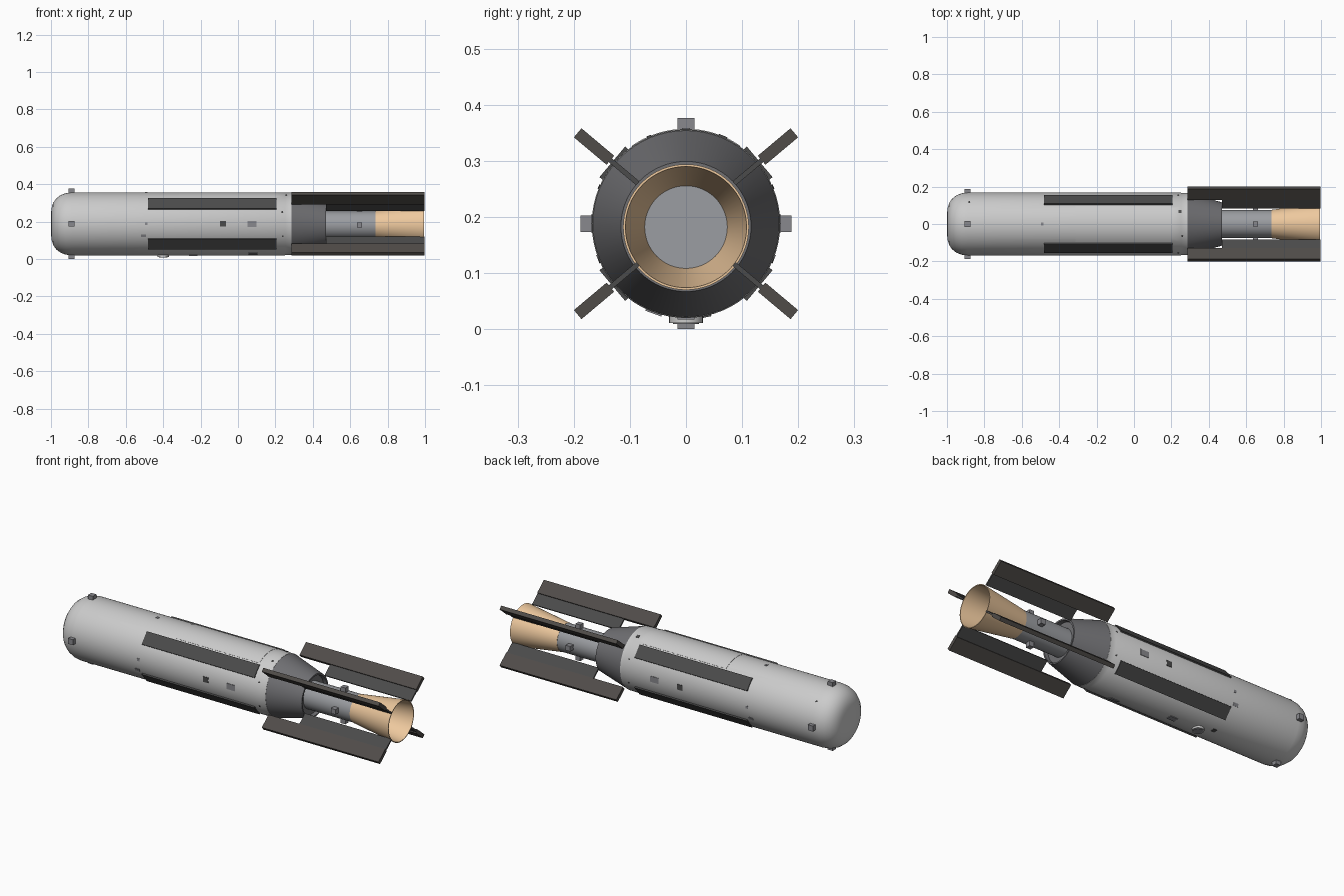
import bpy, bmesh
from math import sin, cos, pi, radians
from mathutils import Vector

if "Cube" in bpy.data.objects:
    bpy.data.objects.remove(bpy.data.objects["Cube"])

ZC = 0.188      # body axis height
ZN = 0.182      # engine axis height
R = 0.168


def mat(name, c):
    m = bpy.data.materials.new(name)
    m.diffuse_color = (*c, 1)
    m.use_nodes = True
    m.node_tree.nodes["Principled BSDF"].inputs["Base Color"].default_value = m.diffuse_color
    return m


PALE = mat("pale_grey", (0.55, 0.55, 0.55))
PANEL = mat("panel_grey", (0.62, 0.63, 0.64))
MID = mat("mid_grey", (0.25, 0.25, 0.27))
STEEL = mat("steel_grey", (0.33, 0.34, 0.36))
CONE = mat("cone_grey", (0.16, 0.16, 0.17))
DARK = mat("dark_strip", (0.07, 0.07, 0.07))
FIN = mat("fin_brown", (0.08, 0.072, 0.066))
TAN = mat("tan", (0.85, 0.58, 0.34))


def finish(name, bm, m, smooth=True):
    bmesh.ops.recalc_face_normals(bm, faces=bm.faces[:])
    me = bpy.data.meshes.new(name)
    bm.to_mesh(me)
    bm.free()
    me.materials.append(m)
    ob = bpy.data.objects.new(name, me)
    bpy.context.collection.objects.link(ob)
    if smooth:
        smooth_ob(ob)
    return ob


def smooth_ob(ob):
    ob.data.shade_smooth()
    ob.data.set_sharp_from_angle(angle=radians(30))


def lathe(name, prof, m, closed=False, n=64):
    """Rings of (x, radius, axis height) skinned along x; end rings capped unless closed."""
    bm = bmesh.new()
    rings = [[bm.verts.new((x, r * sin(2 * pi * i / n), z + r * cos(2 * pi * i / n)))
              for i in range(n)] for x, r, z in prof]
    pairs = list(zip(rings, rings[1:])) + ([(rings[-1], rings[0])] if closed else [])
    for a, b in pairs:
        for i in range(n):
            j = (i + 1) % n
            bm.faces.new((a[i], a[j], b[j], b[i]))
    if not closed:
        bm.faces.new(rings[0])
        bm.faces.new(rings[-1])
    return finish(name, bm, m)


def block(name, x0, x1, r0, r1, width, deg, m, zc=ZC):
    """Box standing off the axis at an angle (0 = +y side, 90 = top)."""
    a = radians(deg)
    out, tan = Vector((0, cos(a), sin(a))), Vector((0, -sin(a), cos(a)))
    bm = bmesh.new()
    bmesh.ops.create_cube(bm, size=1)
    for v in bm.verts:
        x, t, r = v.co + Vector((0.5, 0, 0.5))
        v.co = Vector((x0 + (x1 - x0) * x, 0, zc)) + out * (r0 + (r1 - r0) * r) + tan * width * t
    return finish(name, bm, m, False)


# main body with blunt rounded nose
nose = [(-1.0, 0.05), (-0.997, 0.085), (-0.988, 0.113), (-0.972, 0.136),
        (-0.95, 0.153), (-0.922, 0.164), (-0.89, R), (0.25, R), (0.252, R - 0.001), (0.285, R - 0.001)]
body = lathe("body", [(x, r, ZC) for x, r in nose], PALE)

# grooves at both ends of the top panel
for x in (-0.32, 0.205):
    cutter = block("groove_cutter", x - 0.005, x + 0.005, 0.146, 0.2, 0.3, 90, PALE)
    cutter.hide_render = True
    mod = body.modifiers.new("groove", 'BOOLEAN')
    mod.operation = 'DIFFERENCE'
    mod.solver = 'EXACT'
    mod.object = cutter
    bpy.context.view_layer.objects.active = body
    bpy.ops.object.modifier_apply(modifier=mod.name)
    bpy.data.objects.remove(cutter)
smooth_ob(body)

# thin curved top panel between the grooves
bm = bmesh.new()
cols = []
for i in range(21):
    a = radians(55 + 70 * i / 20)
    cols.append([bm.verts.new((x, r * cos(a), ZC + r * sin(a)))
                 for x, r in ((-0.313, 0.164), (-0.313, 0.1692), (0.198, 0.1692), (0.198, 0.164))])
for a, b in zip(cols, cols[1:]):
    for k in range(4):
        bm.faces.new((a[k], a[(k + 1) % 4], b[(k + 1) % 4], b[k]))
bm.faces.new(cols[0])
bm.faces.new(cols[-1])
finish("top_panel", bm, PANEL)

# tail cone with recessed rear, engine neck and hollow flared nozzle
lathe("tail_cone", [(0.285, R - 0.002, ZC), (0.47, 0.116, ZN + 0.001), (0.47, 0.108, ZN),
                    (0.45, 0.105, ZN), (0.45, 0.07, ZN)], CONE)
lathe("engine_neck", [(0.44, 0.074, ZN), (0.735, 0.074, ZN)], STEEL)
lathe("nozzle", [(0.734, 0.0755, ZN), (0.995, 0.112, ZN), (0.995, 0.108, ZN),
                 (0.734, 0.0735, ZN)], TAN, closed=True)

# four fins on webs, and four long strips along the body
for d in (40, 140, 220, 320):
    block("fin", 0.285, 0.997, 0.176, 0.252, 0.021, d, FIN)
    block("fin_web", 0.47, 0.997, 0.112, 0.178, 0.009, d, DARK)
    block("side_strip", -0.48, 0.207, 0.155, 0.1715, 0.071, d, DARK)

# thruster cubes round the nose and the engine neck
for d in (0, 90, 180, 270):
    block("nose_thruster", -0.905, -0.875, 0.158, 0.188, 0.03, d, MID)
    block("neck_thruster", 0.636, 0.664, 0.07, 0.1, 0.028, d, MID, ZN)

# small pads: x centre, length, width, angle on the -y side
for x, l, w, d, m in ((-0.08, 0.032, 0.03, 0, DARK), (0.075, 0.05, 0.032, 0, MID),
                      (-0.49, 0.014, 0.014, 0, MID), (-0.505, 0.028, 0.016, -22, MID),
                      (0.237, 0.008, 0.008, 23, DARK), (0.24, 0.008, 0.008, -23, DARK)):
    for side in (d, 180 - d):
        block("side_pad", x - l / 2, x + l / 2, 0.16, 0.1695, w, side, m)
for x, l, d, m in ((-0.49, 0.014, 90, MID), (0.247, 0.016, 67, DARK), (0.257, 0.008, 113, DARK),
                   (-0.88, 0.008, 45, DARK), (0.08, 0.05, 250, MID), (-0.24, 0.045, 270, MID),
                   (-0.47, 0.02, 282, DARK)):
    w = min(l, 0.03)
    block("surface_pad", x - l / 2, x + l / 2, 0.16, 0.1705, w, d, m)

# round sensor window underneath
for name, r, z0, z1, m in (("sensor_ring", 0.03, 0.011, 0.03, PALE), ("sensor_window", 0.023, 0.0095, 0.02, MID)):
    bm = bmesh.new()
    bmesh.ops.create_cone(bm, cap_ends=True, segments=32, radius1=r, radius2=r, depth=z1 - z0)
    bmesh.ops.translate(bm, verts=bm.verts[:], vec=(-0.4, 0, (z0 + z1) / 2))
    finish(name, bm, m)
